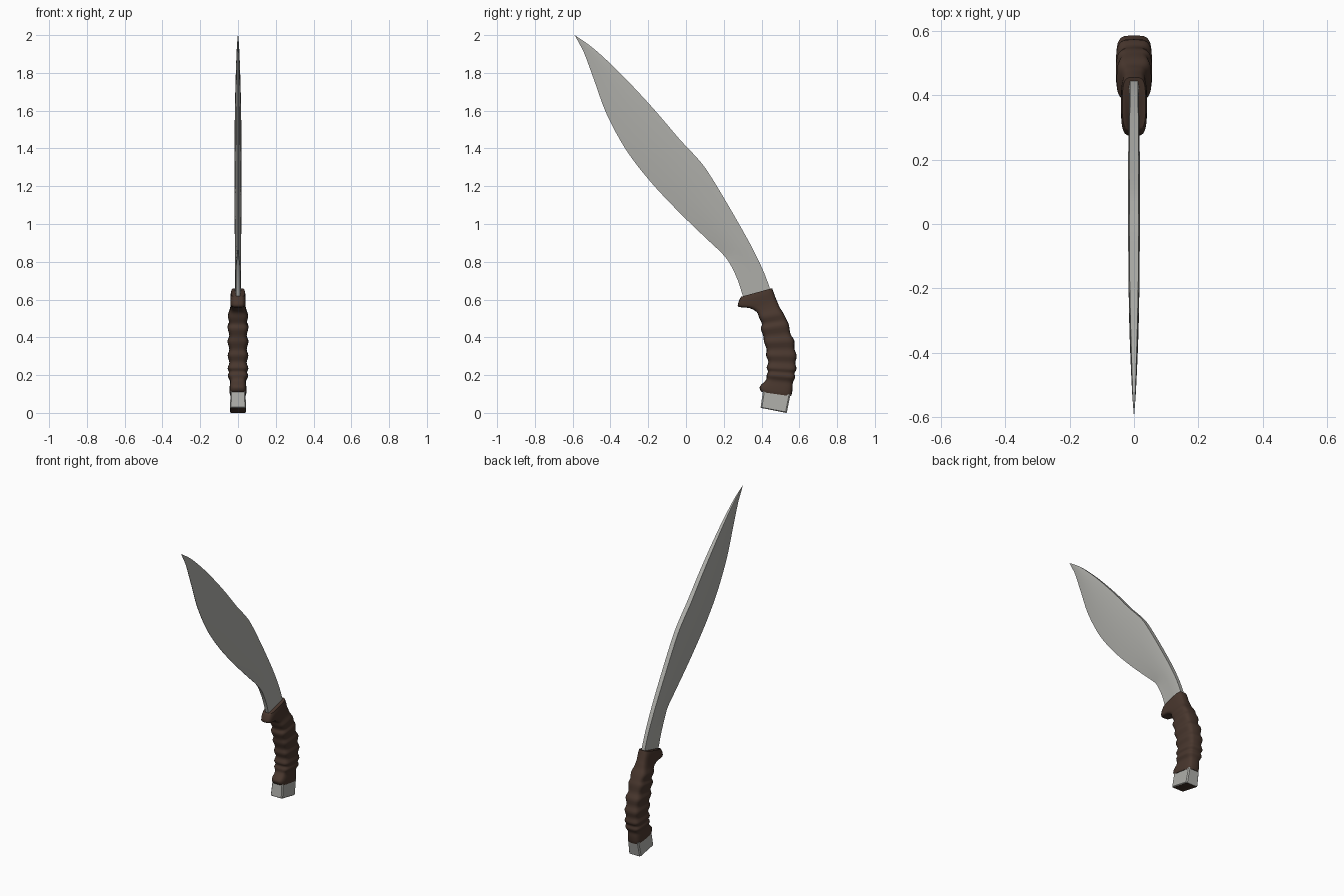
import bpy, bmesh, math
from mathutils import Vector

if "Cube" in bpy.data.objects:
    bpy.data.objects.remove(bpy.data.objects["Cube"])


def material(name, rgb):
    m = bpy.data.materials.new(name)
    m.diffuse_color = (*rgb, 1)
    m.use_nodes = True
    m.node_tree.nodes["Principled BSDF"].inputs["Base Color"].default_value = m.diffuse_color
    return m


STEEL = material("grey steel", (0.42, 0.42, 0.395))
WOOD = material("dark brown wood", (0.066, 0.038, 0.027))


def catmull(rows, steps):
    """Smoothly resample rows of numbers."""
    out = []
    for i in range(len(rows) - 1):
        a, b = rows[max(i - 1, 0)], rows[i]
        c, d = rows[i + 1], rows[min(i + 2, len(rows) - 1)]
        for s in range(steps):
            t = s / steps
            out.append([0.5 * (2 * q + (r - p) * t + (2 * p - 5 * q + 4 * r - u) * t * t
                               + (3 * q - p - 3 * r + u) * t ** 3)
                        for p, q, r, u in zip(a, b, c, d)])
    out.append(list(rows[-1]))
    return out


def loft(name, rings, mats, angle):
    """Skin a list of equal rings, cap the ends."""
    bm = bmesh.new()
    vs = [[bm.verts.new(p) for p in ring] for ring in rings]
    n = len(rings[0])
    for a, b in zip(vs, vs[1:]):
        for i in range(n):
            bm.faces.new((a[i], a[(i + 1) % n], b[(i + 1) % n], b[i]))
    bm.faces.new(vs[0])
    bm.faces.new(vs[-1])
    bmesh.ops.recalc_face_normals(bm, faces=bm.faces[:])
    me = bpy.data.meshes.new(name)
    bm.to_mesh(me)
    bm.free()
    ob = bpy.data.objects.new(name, me)
    bpy.context.collection.objects.link(ob)
    for m in mats:
        me.materials.append(m)
    bpy.ops.object.select_all(action='DESELECT')
    bpy.context.view_layer.objects.active = ob
    ob.select_set(True)
    bpy.ops.object.shade_smooth_by_angle(angle=math.radians(angle))
    return ob


def at(x, front, back, f):
    p = Vector(back).lerp(Vector(front), f)
    return (x, p.x, p.y)


# Blade: spine y, z, edge y, z, half thickness, edge half thickness
blade = [
    (.455, .60, .32, .58, .015, .011),
    (.447, .65, .304, .61, .015, .011),
    (.41, .75, .275, .70, .015, .011),
    (.365, .845, .235, .785, .016, .009),
    (.32, .93, .19, .845, .017, .002),
    (.22, 1.105, .10, .93, .018, .001),
    (.11, 1.285, -.034, 1.06, .018, .001),
    (.04, 1.37, -.167, 1.20, .018, .001),
    (-.035, 1.45, -.278, 1.336, .018, .001),
    (-.15, 1.585, -.352, 1.45, .017, .001),
    (-.245, 1.69, -.426, 1.595, .015, .001),
    (-.345, 1.795, -.484, 1.755, .012, .001),
    (-.45, 1.895, -.537, 1.90, .008, .001),
    (-.52, 1.953, -.565, 1.955, .005, .001),
    (-.59, 2.0, -.588, 1.998, .001, .0005),
]
rings = []
for sy, sz, ey, ez, w, e in catmull(blade, 4):
    half = [(0, .8 * w), (.12, w), (.45, .95 * w), (.75, max(.62 * w, e)), (1, e)]
    ring = [at(x, (ey, ez), (sy, sz), f) for f, x in half]
    ring += [at(-x, (ey, ez), (sy, sz), f) for f, x in reversed(half)]
    rings.append(ring)
loft("blade", rings, [STEEL], 40)

# Grip with guard beak, ridges and flared foot: front y, z, back y, z, half width
grip = [
    (.292, .615, .456, .66, .036),
    (.279, .59, .464, .638, .040),
    (.278, .562, .476, .605, .040),
    (.335, .555, .486, .582, .040),
    (.375, .533, .497, .556, .044),
    (.388, .502, .516, .527, .054),
    (.402, .47, .533, .492, .047),
    (.396, .445, .545, .465, .056),
    (.410, .405, .553, .418, .046),
    (.413, .375, .573, .383, .056),
    (.427, .335, .574, .338, .046),
    (.424, .305, .586, .303, .055),
    (.436, .27, .579, .264, .046),
    (.427, .24, .585, .232, .055),
    (.434, .22, .574, .21, .048),
    (.427, .20, .578, .188, .054),
    (.424, .175, .566, .162, .042),
    (.392, .142, .565, .135, .044),
    (.393, .122, .561, .105, .045),
    (.402, .110, .556, .088, .043),
]
N = 24
rings = []
for fy, fz, by, bz, w in catmull(grip, 3):
    ring = []
    for i in range(N):
        a = 2 * math.pi * i / N
        c, s = math.cos(a), math.sin(a)
        x = w * math.copysign(abs(s) ** .5, s)
        f = .5 + .5 * math.copysign(abs(c) ** .55, c)
        ring.append(at(x, (fy, fz), (by, bz), f))
    rings.append(ring)
loft("grip", rings, [WOOD], 50)

# Pommel: tapered steel block with a wooden underside
rings = []
for fy, fz, by, bz, w in [(.408, .118, .553, .097, .039),
                          (.395, .030, .534, .004, .043),
                          (.399, .026, .530, .000, .039)]:
    c = .1
    half = [(0, w - .006), (c * .5, w), (1 - c * .5, w), (1, w - .006)]
    ring = [at(x, (fy, fz), (by, bz), f) for f, x in half]
    ring += [at(-x, (fy, fz), (by, bz), f) for f, x in reversed(half)]
    rings.append(ring)
pommel = loft("pommel", rings, [STEEL, WOOD], 30)
for p in pommel.data.polygons:
    if p.normal.z < -.9:
        p.material_index = 1
